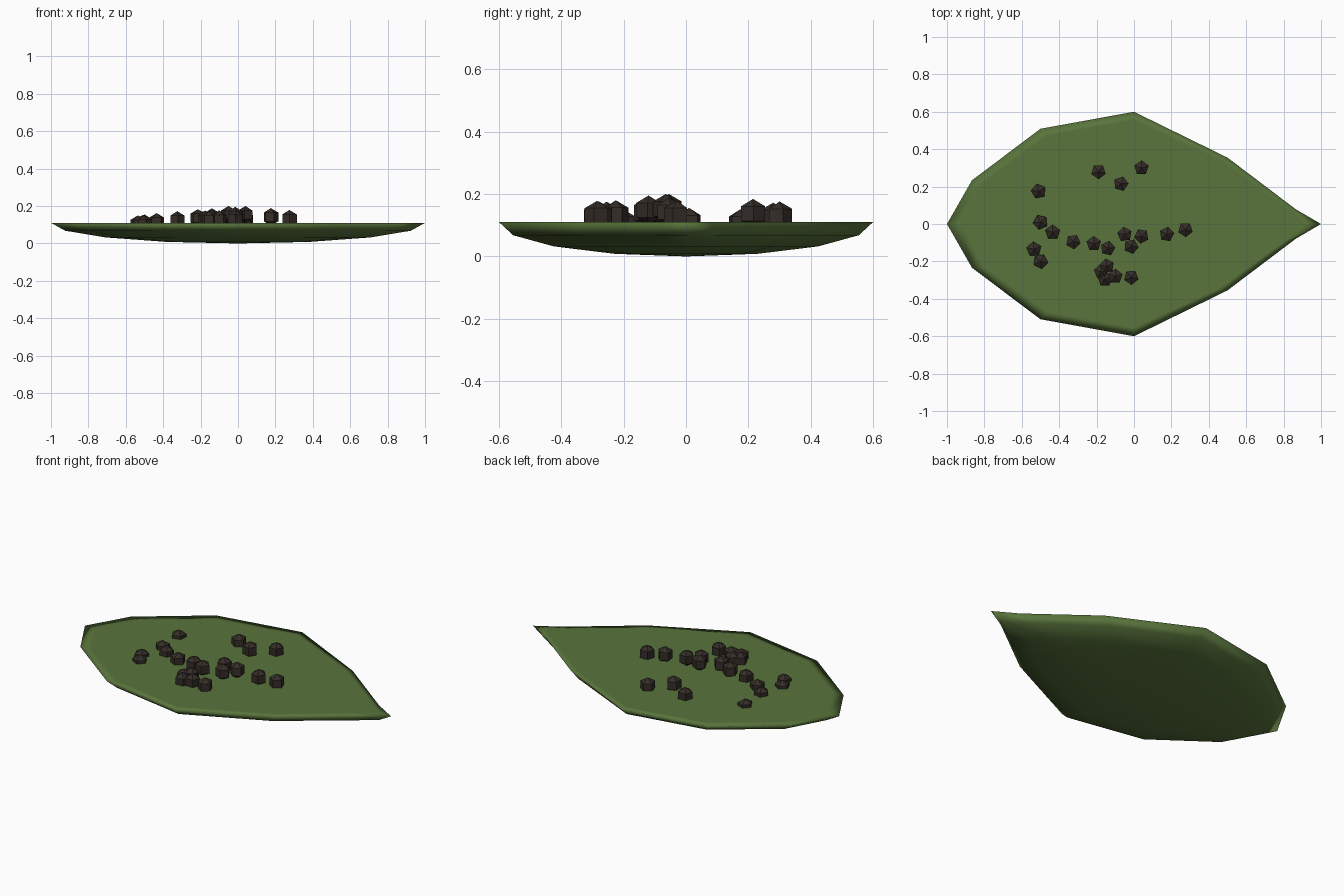
import bpy, bmesh, math, random

if "Cube" in bpy.data.objects:
    bpy.data.objects.remove(bpy.data.objects["Cube"])

random.seed(4)


def material(name, color):
    m = bpy.data.materials.new(name)
    m.diffuse_color = color
    m.use_nodes = True
    m.node_tree.nodes["Principled BSDF"].inputs["Base Color"].default_value = m.diffuse_color
    return m


def add_object(name, bm, mat, smooth=False):
    me = bpy.data.meshes.new(name)
    for f in bm.faces:
        f.smooth = smooth
    bm.to_mesh(me)
    bm.free()
    me.materials.append(mat)
    ob = bpy.data.objects.new(name, me)
    bpy.context.collection.objects.link(ob)
    return ob


# Width factor along the leaf: round stem end, pointed tip
TAPER = [(-1, .7), (-.866, .78), (-.5, .98), (0, 1), (.5, .683), (.866, .26), (1, .1)]


def width_factor(x):
    for (x0, w0), (x1, w1) in zip(TAPER, TAPER[1:]):
        if x <= x1:
            return w0 + (w1 - w0) * (x - x0) / (x1 - x0)
    return TAPER[-1][1]


green = material("leaf_green", (.10, .175, .045, 1))
brown = material("pellet_brown", (.035, .026, .021, 1))

# Leaf dish: low sphere, upper half pressed flat, tapered to a leaf outline
DEPTH, HALF_WIDTH = 0.11, 0.60
bm = bmesh.new()
bmesh.ops.create_uvsphere(bm, u_segments=12, v_segments=8, radius=1)
for v in bm.verts:
    v.co.y *= HALF_WIDTH * width_factor(v.co.x)
    v.co.z = DEPTH * (1 + min(v.co.z, 0))
bmesh.ops.recalc_face_normals(bm, faces=bm.faces)
add_object("leaf", bm, green, smooth=True)

# Scattered pellets, piled slightly higher towards the middle
PELLETS = [(-.51, .175), (-.19, .28), (.04, .30), (-.07, .215), (-.50, .01),
           (-.435, -.045), (-.325, -.095), (-.215, -.105), (-.14, -.13),
           (-.05, -.055), (-.015, -.12), (.04, -.065), (.175, -.055),
           (.275, -.03), (-.535, -.135), (-.50, -.20), (-.145, -.225),
           (-.175, -.255), (-.155, -.295), (-.10, -.28), (-.015, -.285)]
RADIUS = 0.047
for i, (x, y) in enumerate(PELLETS):
    bm = bmesh.new()
    bmesh.ops.create_uvsphere(bm, u_segments=5, v_segments=3, radius=RADIUS)
    ob = add_object(f"pellet_{i + 1}", bm, brown)
    ob.location = (x, y, 0.208 - 0.105 * math.hypot(x, y) - RADIUS)
    ob.rotation_euler.z = random.uniform(0, math.tau)
